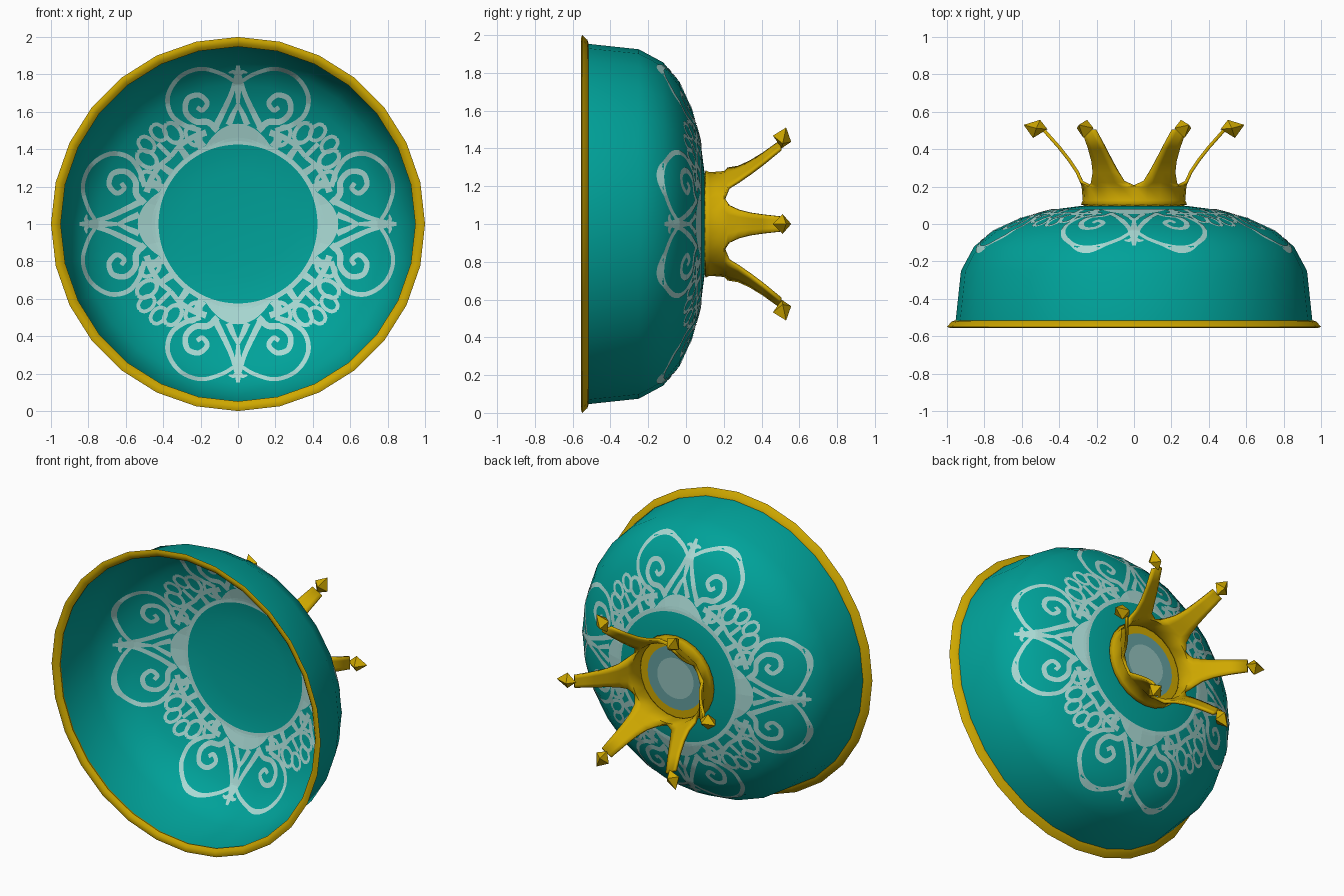
import bpy, bmesh, math
from mathutils import Vector

if "Cube" in bpy.data.objects:
    bpy.data.objects.remove(bpy.data.objects["Cube"])

CZ, SEG = 1.0, 28          # axis height, sides of the bowl


def material(name, rgb):
    m = bpy.data.materials.new(name)
    m.diffuse_color = (*rgb, 1)
    m.use_nodes = True
    m.node_tree.nodes["Principled BSDF"].inputs["Base Color"].default_value = m.diffuse_color
    return m


TEAL = material("teal", (0.0, 0.36, 0.32))
GOLD = material("gold", (0.62, 0.39, 0.0))
PALE = material("pale_mint", (0.40, 0.70, 0.66))
GREY = material("grey_teal", (0.13, 0.35, 0.35))
LIGHT = material("light_grey_teal", (0.29, 0.53, 0.50))


def finish(name, bm, mat, smooth=None, recalc=True):
    bmesh.ops.remove_doubles(bm, verts=bm.verts, dist=1e-5)
    if recalc:
        bmesh.ops.recalc_face_normals(bm, faces=bm.faces)
    me = bpy.data.meshes.new(name)
    bm.to_mesh(me)
    bm.free()
    me.materials.append(mat)
    ob = bpy.data.objects.new(name, me)
    bpy.context.collection.objects.link(ob)
    if smooth:
        bpy.ops.object.select_all(action='DESELECT')
        ob.select_set(True)
        bpy.context.view_layer.objects.active = ob
        bpy.ops.object.shade_smooth_by_angle(angle=math.radians(smooth))
    return ob


def polar(r, a, y):
    return Vector((r * math.cos(a), y, CZ + r * math.sin(a)))


def lathe(name, prof, mat, closed=False, smooth=40):
    """Spin (radius, y) points about the y axis."""
    bm = bmesh.new()
    pairs = list(zip(prof, prof[1:] + prof[:1])) if closed else list(zip(prof, prof[1:]))
    for i in range(SEG):
        a, b = 2 * math.pi * i / SEG, 2 * math.pi * (i + 1) / SEG
        for (r0, y0), (r1, y1) in pairs:
            pts = [polar(r0, a, y0), polar(r1, a, y1), polar(r1, b, y1), polar(r0, b, y0)]
            if r0 == 0:
                pts = pts[:3]
            elif r1 == 0:
                pts = [pts[0], pts[1], pts[3]]
            bm.faces.new([bm.verts.new(p) for p in pts])
    return finish(name, bm, mat, smooth)


# bowl shell and rolled rim
BOWL = [(0, 0.098), (0.28, 0.097), (0.45, 0.075), (0.61, 0.03), (0.75, -0.035),
        (0.855, -0.12), (0.925, -0.25), (0.955, -0.53)]
lathe("bowl", BOWL, TEAL)
lathe("rim", [(0.955, -0.515), (0.975, -0.522), (1.0, -0.55), (0.985, -0.555),
              (0.965, -0.55), (0.948, -0.535)], GOLD, closed=True)


# --- painted filigree, laid on both sides of the faceted bowl ---
def height(x, z):
    h = math.pi / SEG
    d = math.atan2(z, x) % (2 * h) - h
    r = math.hypot(x, z) * math.cos(d) / math.cos(h)
    for (r0, y0), (r1, y1) in zip(BOWL, BOWL[1:]):
        if r <= r1:
            return y0 + (y1 - y0) * (r - r0) / (r1 - r0)
    return BOWL[-1][1]


def on_bowl(x, z, side):
    e = 0.004
    n = Vector((-(height(x + e, z) - height(x - e, z)) / (2 * e), 1,
                -(height(x, z + e) - height(x, z - e)) / (2 * e))).normalized()
    return Vector((x, height(x, z), z + CZ)) + n * 0.003 * side


def spline(p, n=7):
    p = [Vector(q) for q in p]
    p = [2 * p[0] - p[1]] + p + [2 * p[-1] - p[-2]]
    out = []
    for a, b, c, d in zip(p, p[1:], p[2:], p[3:]):
        for k in range(n):
            t = k / n
            out.append(0.5 * (2 * b + (c - a) * t + (2 * a - 5 * b + 4 * c - d) * t * t
                              + (3 * b - a - 3 * c + d) * t ** 3))
    return out + [p[-2]]


def add_quad(bm, pts):
    for side in (1, -1):
        f = [bm.verts.new(on_bowl(x, z, side)) for x, z in pts]
        fc = bm.faces.new(f)
        fc.normal_update()
        if fc.normal.y * side < 0:
            fc.normal_flip()


def stroke(bm, pts, w0, w1, xf):
    line = spline(pts)
    L, R = [], []
    for i, p in enumerate(line):
        t = line[min(i + 1, len(line) - 1)] - line[max(i - 1, 0)]
        n = Vector((-t.y, t.x)).normalized() * (w0 + (w1 - w0) * i / (len(line) - 1)) / 2
        L.append(xf(p + n))
        R.append(xf(p - n))
    for i in range(len(line) - 1):
        add_quad(bm, [L[i], L[i + 1], R[i + 1], R[i]])


def leaf(a, r, length, width):
    """Closed oval outline at angle a (degrees from the motif axis)."""
    s, c = math.sin(math.radians(a)), math.cos(math.radians(a))
    pts = []
    for k in range(9):
        t = k * math.pi / 4
        u, v = width * math.sin(t), r + length * math.cos(t)
        pts.append((u * c + v * s, v * c - u * s))
    return pts


STROKES = [  # (points as (sideways, outwards), start width, end width), one half of a motif
    ([(0.02, 0.765), (0.09, 0.805), (0.20, 0.832), (0.31, 0.79), (0.375, 0.69),
      (0.36, 0.59), (0.29, 0.53), (0.20, 0.50)], 0.020, 0.028),
    ([(0.11, 0.50), (0.16, 0.545), (0.23, 0.55), (0.28, 0.60), (0.27, 0.67),
      (0.21, 0.69), (0.165, 0.65), (0.19, 0.61), (0.22, 0.625)], 0.035, 0.024),
    ([(0.01, 0.79), (0.035, 0.70), (0.08, 0.60), (0.12, 0.52)], 0.022, 0.035),
    ([(0.0, 0.64), (0.025, 0.59), (0.05, 0.53)], 0.02, 0.035),
    ([(0.0, 0.85), (0.0, 0.80), (0.0, 0.74)], 0.02, 0.05),
    ([(0.0, 0.75), (0.0, 0.68), (0.0, 0.62)], 0.04, 0.012),
    ([(0.0, 0.80), (0.025, 0.815), (0.05, 0.81)], 0.03, 0.01),
    (leaf(27, 0.53, 0.055, 0.035), 0.022, 0.022),
    (leaf(35.5, 0.60, 0.06, 0.04), 0.022, 0.022),
    (leaf(41, 0.65, 0.05, 0.035), 0.020, 0.020),
    ([(0.17, 0.49), (0.24, 0.465), (0.31, 0.42), (0.3606, 0.3606)], 0.035, 0.024),
    ([(0.19, 0.41), (0.21, 0.44), (0.23, 0.48)], 0.05, 0.035),
    ([(0.27, 0.35), (0.29, 0.38), (0.32, 0.42)], 0.04, 0.03),
    ([(0.36, 0.36), (0.39, 0.39), (0.43, 0.43)], 0.024, 0.024),
]

bm = bmesh.new()
for q in range(4):
    c, s = math.cos(q * math.pi / 2), math.sin(q * math.pi / 2)
    for m in (1, -1):
        xf = lambda p: (m * p.x * c - p.y * s, m * p.x * s + p.y * c)
        for pts, w0, w1 in STROKES:
            stroke(bm, pts, w0, w1, xf)
# solid ring, wider below each motif
N, ROWS = 112, 6


def ring_pt(i, j):
    a = 2 * math.pi * i / N
    outer = 0.452 + 0.085 * max(0, math.cos(4 * a))
    r = 0.425 + (outer - 0.425) * j / ROWS
    return r * math.cos(a), r * math.sin(a)


for i in range(N):
    for j in range(ROWS):
        add_quad(bm, [ring_pt(i, j), ring_pt(i, j + 1), ring_pt(i + 1, j + 1), ring_pt(i + 1, j)])
finish("filigree", bm, PALE, recalc=False)

# --- crown-shaped foot: round band flowing into six flared prongs ---
bm = bmesh.new()
COLS = (-1, -0.5, 0, 0.5, 1)
PRONG = [(0.28, 0.225, 0.10), (0.305, 0.28, 0.075), (0.345, 0.34, 0.06),
         (0.40, 0.41, 0.05), (0.48, 0.50, 0.04)]      # radius, y, half width
for k in range(6):
    a = k * math.pi / 3
    out, side = Vector((math.cos(a), 0, math.sin(a))), Vector((-math.sin(a), 0, math.cos(a)))
    rows = [[polar(r, a + t * math.pi / 6, y) for t in COLS]
            for r, y in ((0.275, 0.101), (0.265, 0.125), (0.272, 0.205))]
    rows += [[out * r + side * (t * hw) + Vector((0, y, CZ)) for t in COLS] for r, y, hw in PRONG]
    for p, q in zip(rows, rows[1:]):
        for i in range(4):
            bm.faces.new([bm.verts.new(v) for v in (p[i], p[i + 1], q[i + 1], q[i])])
crown = finish("crown_foot", bm, GOLD, 40)
sol = crown.modifiers.new("thickness", 'SOLIDIFY')
sol.thickness, sol.offset = 0.018, 0

# faceted diamond on every prong tip
bm = bmesh.new()
for k in range(6):
    a = k * math.pi / 3
    side = Vector((-math.sin(a), 0, math.cos(a))) * 0.052
    inner, outer = polar(0.463, a, 0.507), polar(0.59, a, 0.53)
    waist = [polar(0.54, a, 0.46), polar(0.522, a, 0.512) + side,
             polar(0.502, a, 0.557), polar(0.522, a, 0.512) - side]
    for i in range(4):
        for tip in (inner, outer):
            bm.faces.new([bm.verts.new(v) for v in (tip, waist[i], waist[(i + 1) % 4])])
finish("prong_diamonds", bm, GOLD)

# floor inside the crown
lathe("foot_washer", [(0.275, 0.106), (0.2, 0.106)], GOLD)
lathe("foot_disc", [(0.21, 0.108), (0, 0.108)], GREY)
lathe("foot_centre", [(0.135, 0.112), (0, 0.112)], LIGHT)
# single-sided parts face the back
for n in ("foot_washer", "foot_disc", "foot_centre", "bowl"):
    me = bpy.data.objects[n].data
    if me.polygons[0].normal.y < 0:
        me.flip_normals()
